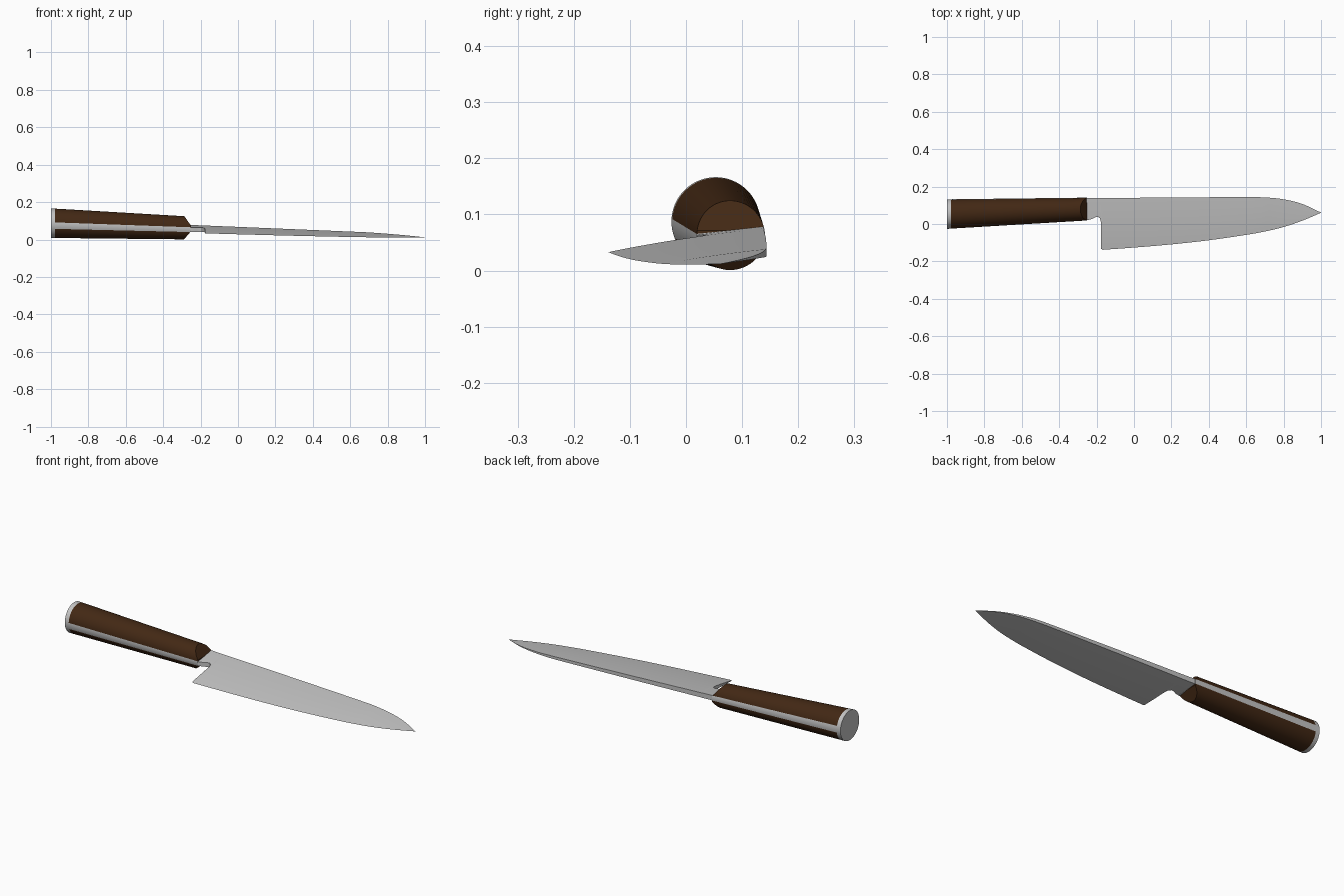
import bpy, bmesh, math
from mathutils import Vector

if "Cube" in bpy.data.objects:
    bpy.data.objects.remove(bpy.data.objects["Cube"])


def material(name, rgb):
    m = bpy.data.materials.new(name)
    m.diffuse_color = (*rgb, 1)
    m.use_nodes = True
    m.node_tree.nodes["Principled BSDF"].inputs["Base Color"].default_value = m.diffuse_color
    return m


STEEL = material("steel", (0.55, 0.55, 0.55))
WOOD = material("dark wood", (0.055, 0.021, 0.007))

# Mid-plane of blade and tang: tilted along both x and y
SX, SY = -0.036, 0.106
TAPER = -0.0064


def mid_z(x, y):
    return 0.033 + SX * (x + 0.18) + SY * (y + 0.14)


def half(x):
    return 0.013 + TAPER * (x + 0.25)


def finish(bm, name, mat):
    bmesh.ops.recalc_face_normals(bm, faces=bm.faces)
    me = bpy.data.meshes.new(name)
    bm.to_mesh(me)
    bm.free()
    ob = bpy.data.objects.new(name, me)
    bpy.context.collection.objects.link(ob)
    me.materials.append(mat)
    bpy.ops.object.select_all(action='DESELECT')
    ob.select_set(True)
    bpy.context.view_layer.objects.active = ob
    bpy.ops.object.shade_smooth_by_angle(angle=math.radians(28))
    return ob


# Tapered round handle section between two x stations
def handle_section(x0, x1, n=64):
    bm = bmesh.new()
    rings = []
    for x in (x0, x1):
        t = (x + 1) / 0.75
        cy, cz, r = 0.053 + 0.027 * t, 0.0875 - 0.026 * t, 0.079 - 0.018 * t
        rings.append([bm.verts.new((x, cy + r * math.cos(a), cz + r * math.sin(a)))
                      for a in (2 * math.pi * i / n for i in range(n))])
    for i in range(n):
        j = (i + 1) % n
        bm.faces.new((rings[0][i], rings[0][j], rings[1][j], rings[1][i]))
    bm.faces.new(rings[0])
    bm.faces.new(rings[1])
    return bm


# Remove everything on the normal side of a plane and cap the cut
def cut(bm, co, no):
    res = bmesh.ops.bisect_plane(bm, geom=bm.verts[:] + bm.edges[:] + bm.faces[:],
                                 plane_co=co, plane_no=no, clear_outer=True)
    edges = [e for e in res["geom_cut"] if isinstance(e, bmesh.types.BMEdge)]
    bmesh.ops.holes_fill(bm, edges=edges, sides=0)


def tang_plane(side):
    co = Vector((-0.25, 0.08, mid_z(-0.25, 0.08) + side * half(-0.25)))
    no = Vector((-(SX + side * TAPER), -SY, 1))
    return co, no


# Wooden scales above and below the tang, with sloped front ends
for side, name, slope in ((1, "upper_handle_scale", Vector((0.05, 0, 0.035))),
                          (-1, "lower_handle_scale", Vector((0.047, 0, -0.04)))):
    bm = handle_section(-0.978, -0.25)
    co, no = tang_plane(side)
    cut(bm, co, -side * no)
    cut(bm, co, slope)
    finish(bm, name, WOOD)

# Steel tang showing as a stripe around the handle
bm = handle_section(-0.978, -0.25)
for side in (1, -1):
    co, no = tang_plane(side)
    cut(bm, co, side * no)
finish(bm, "tang", STEEL)

# Butt cap
finish(handle_section(-1.0, -0.978), "butt_cap", STEEL)


# Blade outline: (x, spine y, lower edge y)
neck = [(-0.252, .138, .020), (-0.225, .138, .027), (-0.205, .138, .037), (-0.192, .138, .038),
        (-0.182, .138, .030), (-0.177, .138, .010), (-0.176, .138, -.132), (-0.168, .138, -.138)]
body = [(-0.168, .138, -.138), (0, .140, -.126), (0.2, .142, -.109), (0.4, .143, -.087),
        (0.6, .1435, -.058), (0.7, .142, -.040), (0.8, .132, -.016), (0.9, .107, .018),
        (1.0, .061, .060)]


# Smooth the long curves with Catmull-Rom interpolation
def smooth(points, steps=5):
    pts = [Vector(p) for p in points]
    pts = [2 * pts[0] - pts[1]] + pts + [2 * pts[-1] - pts[-2]]
    out = []
    for a, b, c, d in zip(pts, pts[1:], pts[2:], pts[3:]):
        for k in range(steps):
            t = k / steps
            out.append(0.5 * (2 * b + (c - a) * t + (2 * a - 5 * b + 4 * c - d) * t * t
                              + (3 * b - a - 3 * c + d) * t ** 3))
    return out + [pts[-2]]


columns = [Vector(p) for p in neck[:-1]] + smooth(body)
ROWS = 12
bm = bmesh.new()
grid = {1: [], -1: []}
for x, spine, edge in columns:
    ref = edge if x > -0.17 else -0.138
    h = half(x) * min(1, max(0, 1 - x) / 0.3)
    for side in (1, -1):
        col = []
        for r in range(ROWS + 1):
            y = edge + (spine - edge) * r / ROWS
            t = min(1, max(0, (y - ref) / (spine - ref)))
            th = h * (1 - (1 - t) ** 2.2)
            col.append(bm.verts.new((x, y, mid_z(x, y) + side * th)))
        grid[side].append(col)
for i in range(len(columns) - 1):
    for side in (1, -1):
        g = grid[side]
        for r in range(ROWS):
            bm.faces.new((g[i][r], g[i + 1][r], g[i + 1][r + 1], g[i][r + 1]))
    for r in (0, ROWS):  # cutting edge and spine strips
        bm.faces.new((grid[1][i][r], grid[1][i + 1][r], grid[-1][i + 1][r], grid[-1][i][r]))
bm.faces.new(grid[1][0] + grid[-1][0][::-1])
bmesh.ops.remove_doubles(bm, verts=bm.verts, dist=0.0003)
finish(bm, "blade", STEEL)
